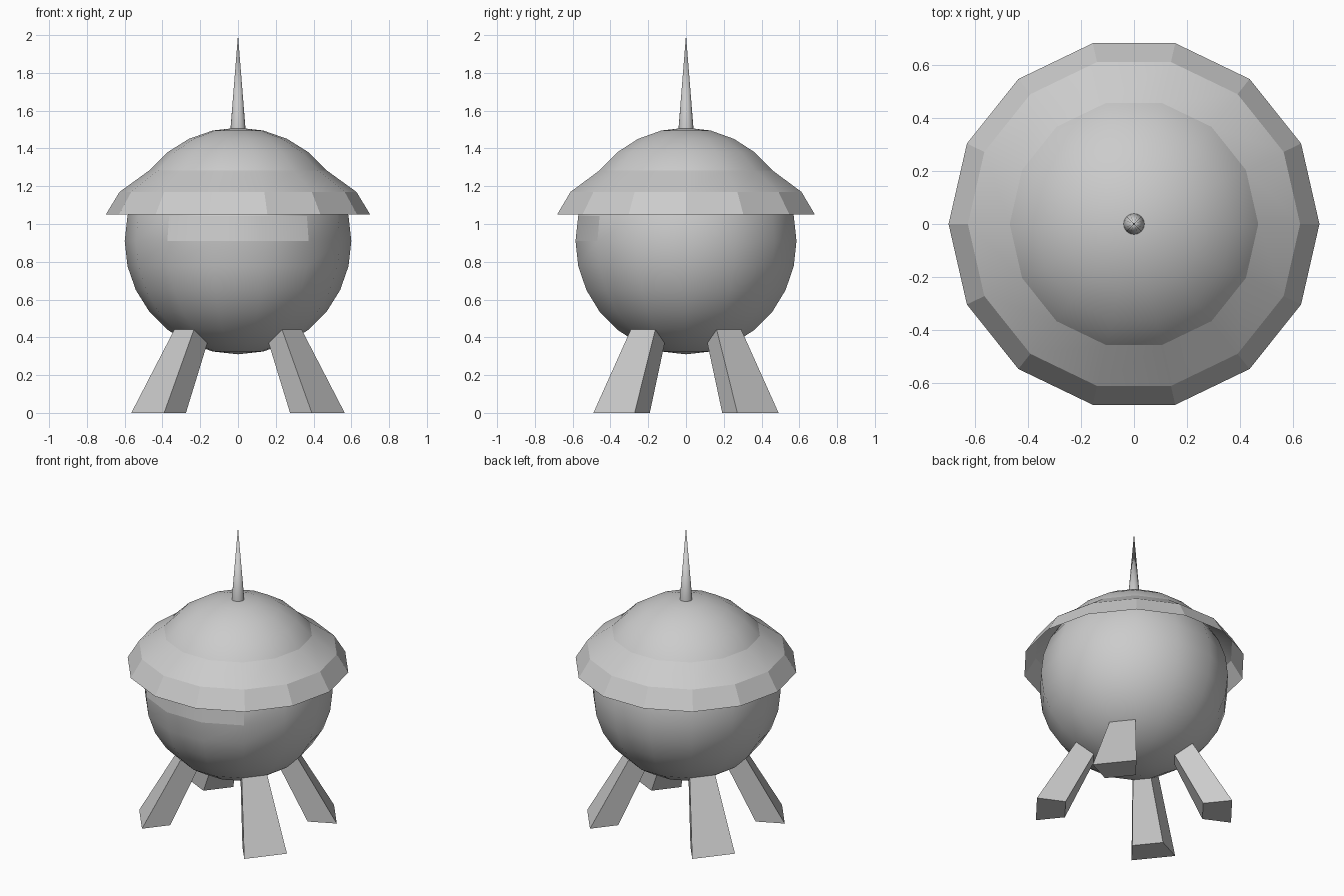
import bpy, bmesh
from math import pi, sin, cos, radians

if "Cube" in bpy.data.objects:
    bpy.data.objects.remove(bpy.data.objects["Cube"])

SIDES = 14
STEP = 2 * pi / SIDES
R, CZ = 0.6, 0.91          # body sphere radius and centre height


def finish(name, bm, smooth=None):
    bmesh.ops.remove_doubles(bm, verts=bm.verts, dist=1e-4)
    mesh = bpy.data.meshes.new(name)
    bm.to_mesh(mesh)
    bm.free()
    ob = bpy.data.objects.new(name, mesh)
    bpy.context.collection.objects.link(ob)
    if smooth is not None:
        bpy.ops.object.select_all(action='DESELECT')
        ob.select_set(True)
        bpy.context.view_layer.objects.active = ob
        bpy.ops.object.shade_smooth_by_angle(angle=radians(smooth))
    return ob


def lathe(profile, sides=SIDES, first=0, count=None):
    """Turn an (r, z) profile, listed bottom to top, about z."""
    bm = bmesh.new()
    count = sides if count is None else count
    step = 2 * pi / sides
    for k in range(first, first + count):
        a, b = k * step, (k + 1) * step
        for (r0, z0), (r1, z1) in zip(profile, profile[1:]):
            pts = []
            if r0 > 1e-5:
                pts += [(r0 * cos(a), r0 * sin(a), z0), (r0 * cos(b), r0 * sin(b), z0)]
            else:
                pts += [(0, 0, z0)]
            if r1 > 1e-5:
                pts += [(r1 * cos(b), r1 * sin(b), z1), (r1 * cos(a), r1 * sin(a), z1)]
            else:
                pts += [(0, 0, z1)]
            bm.faces.new([bm.verts.new(p) for p in pts])
    return bm


def ring(i):
    """Radius and height of the sphere ring i steps above the equator."""
    t = i * pi / 14
    return (R * cos(t), CZ + R * sin(t))


# Round body, with the visor faces left out
bm = lathe([ring(i) for i in range(-7, 8)])
bmesh.ops.remove_doubles(bm, verts=bm.verts, dist=1e-4)
visor_faces = []
for f in bm.faces:
    c = f.calc_center_median()
    if c.y < -0.4 and abs(c.x) < 0.36 and ring(0)[1] < c.z < ring(1)[1]:
        visor_faces.append(f)
bmesh.ops.delete(bm, geom=visor_faces, context='FACES')
finish("body", bm, 40)

# Visor: three flush panels facing the front
finish("visor", lathe([ring(0), ring(1)], first=-5, count=3), 40)

# Hat brim: two open bands flaring out of the dome
finish("hat_upper_band", lathe([(0.627, 1.17), ring(3)]), 40)
finish("hat_brim", lathe([(0.70, 1.05), (0.627, 1.17)]), 20)

# Spike on top
finish("antenna", lathe([(0, 1.50), (0.04, 1.50), (0, 2.0)], sides=16), 40)


# Legs: splayed tapered blocks growing out of a lower body face
def leg(name, sx, sy):
    bm = bmesh.new()
    a, b = STEP, 2 * STEP

    def loop(r_out, z_out, r_in, z_in):
        return [bm.verts.new((sx * r * cos(t), sy * r * sin(t), z))
                for r, z, t in ((r_out, z_out, a), (r_out, z_out, b),
                                (r_in, z_in, b), (r_in, z_in, a))]

    top = loop(*ring(-4), *ring(-5))
    foot = loop(0.627, 0, 0.442, 0)
    bm.faces.new(foot)
    for i in range(4):
        j = (i + 1) % 4
        bm.faces.new((foot[j], foot[i], top[i], top[j]))
    bmesh.ops.recalc_face_normals(bm, faces=bm.faces)
    finish(name, bm)


for sx, side in ((-1, "left"), (1, "right")):
    for sy, end in ((-1, "front"), (1, "back")):
        leg(f"{end}_{side}_leg", sx, sy)
